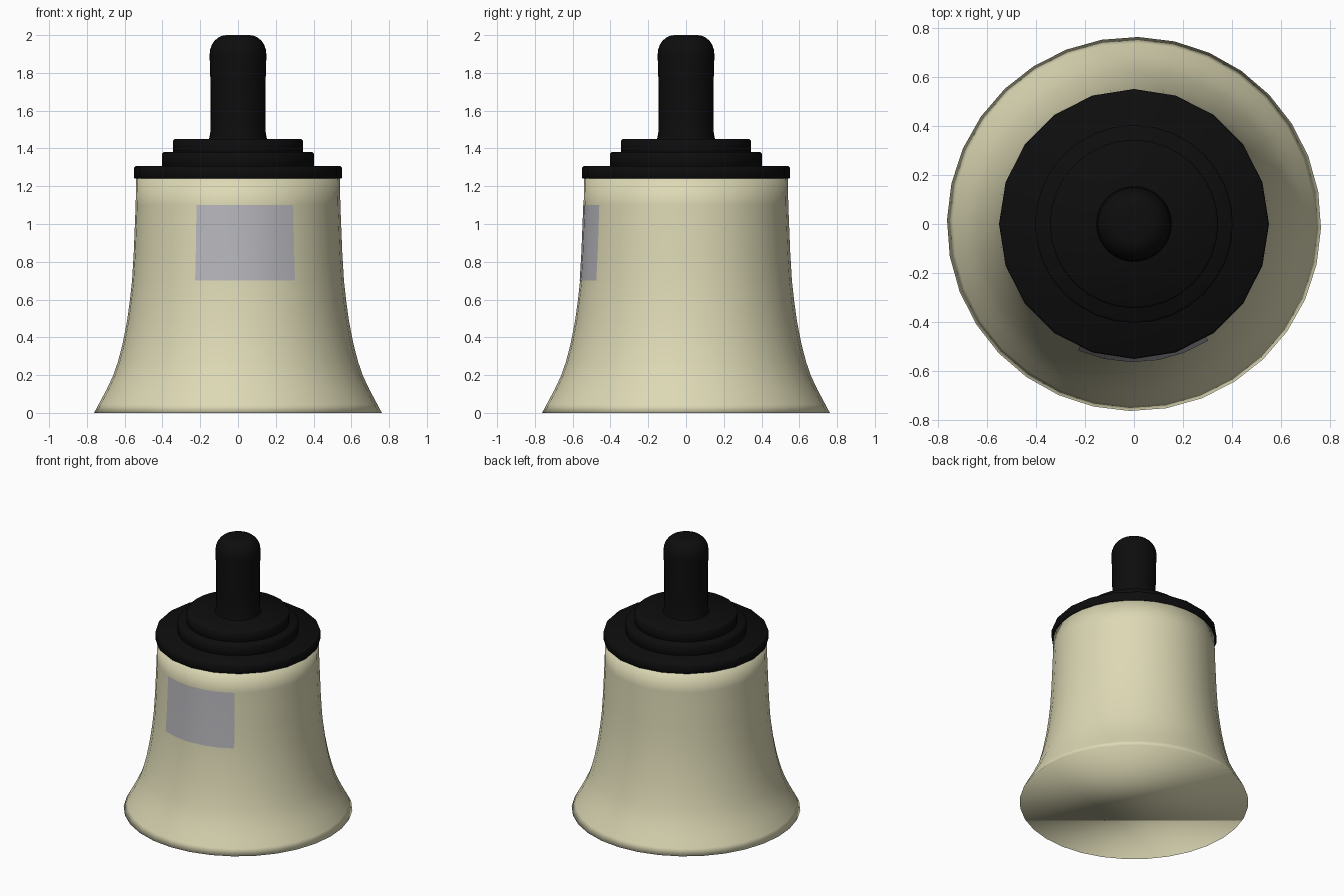
import bpy, bmesh
from math import sin, cos, pi, radians

if "Cube" in bpy.data.objects:
    bpy.data.objects.remove(bpy.data.objects["Cube"])


def material(name, rgb):
    m = bpy.data.materials.new(name)
    m.diffuse_color = (*rgb, 1)
    m.use_nodes = True
    m.node_tree.nodes["Principled BSDF"].inputs["Base Color"].default_value = m.diffuse_color
    return m


def lathe(name, profile, sides, mat, smooth_angle, start=0.0):
    """Closed solid of revolution from (radius, z) points."""
    bm = bmesh.new()
    rings = [[bm.verts.new((r * sin(start + 2 * pi * i / sides),
                            -r * cos(start + 2 * pi * i / sides), z))
              for i in range(sides)] for r, z in profile]
    for a, b in zip(rings, rings[1:]):
        for i in range(sides):
            j = (i + 1) % sides
            bm.faces.new((a[i], a[j], b[j], b[i]))
    bm.faces.new(rings[0][::-1])
    bm.faces.new(rings[-1])
    return finish(name, bm, mat, smooth_angle)


def finish(name, bm, mat, smooth_angle):
    mesh = bpy.data.meshes.new(name)
    bm.to_mesh(mesh)
    bm.free()
    ob = bpy.data.objects.new(name, mesh)
    bpy.context.collection.objects.link(ob)
    mesh.materials.append(mat)
    bpy.ops.object.select_all(action='DESELECT')
    ob.select_set(True)
    bpy.context.view_layer.objects.active = ob
    bpy.ops.object.shade_smooth_by_angle(angle=radians(smooth_angle))
    return ob


cream = material("cream", (0.72, 0.69, 0.46))
black = material("black", (0.004, 0.004, 0.004))
grey = material("grey", (0.47, 0.47, 0.50))

SIDES = 32
START = radians(-1.3)

# Flared bell body, softly shaded over the rim into a flat base
bell = [(0.762, 0), (0.738, 0.045), (0.695, 0.125), (0.66, 0.20),
        (0.636, 0.27), (0.61, 0.37), (0.587, 0.49), (0.572, 0.60),
        (0.561, 0.70), (0.552, 0.85), (0.546, 1.0), (0.542, 1.10),
        (0.539, 1.25)]
lathe("bell_body", bell, SIDES, cream, 180, START)

# Label wrapped on the front, following five facets of the body
bm = bmesh.new()
rows = []
for r, z in [p for p in bell if 0.69 < p[1] < 1.11]:
    angles = [START + 2 * pi * i / SIDES for i in range(-2, 4)]
    rows.append([bm.verts.new(((r + 0.002) * sin(a), -(r + 0.002) * cos(a), z))
                 for a in angles])
for lo, hi in zip(rows, rows[1:]):
    for i in range(5):
        bm.faces.new((lo[i], lo[i + 1], hi[i + 1], hi[i]))
finish("label", bm, grey, 60)

# Three stepped discs with softened edges
for name, r, z0, z1, sides in (("lower_disc", 0.55, 1.24, 1.307, 20),
                               ("middle_disc", 0.403, 1.30, 1.38, 32),
                               ("upper_disc", 0.343, 1.37, 1.45, 32)):
    b = 0.008
    lathe(name, [(r - b / 2, z0), (r, z0 + b / 2), (r, z1 - b), (r - b, z1)],
          sides, black, 50)

# Handle with flared foot and domed top
handle = [(0.156, 1.44), (0.153, 1.452), (0.147, 1.48), (0.145, 1.60),
          (0.146, 1.75), (0.150, 1.88)]
handle += [(0.06 + 0.09 * cos(t), 1.90 + 0.10 * sin(t))
           for t in (k * pi / 12 for k in range(7))]
lathe("handle", handle, 32, black, 50)
